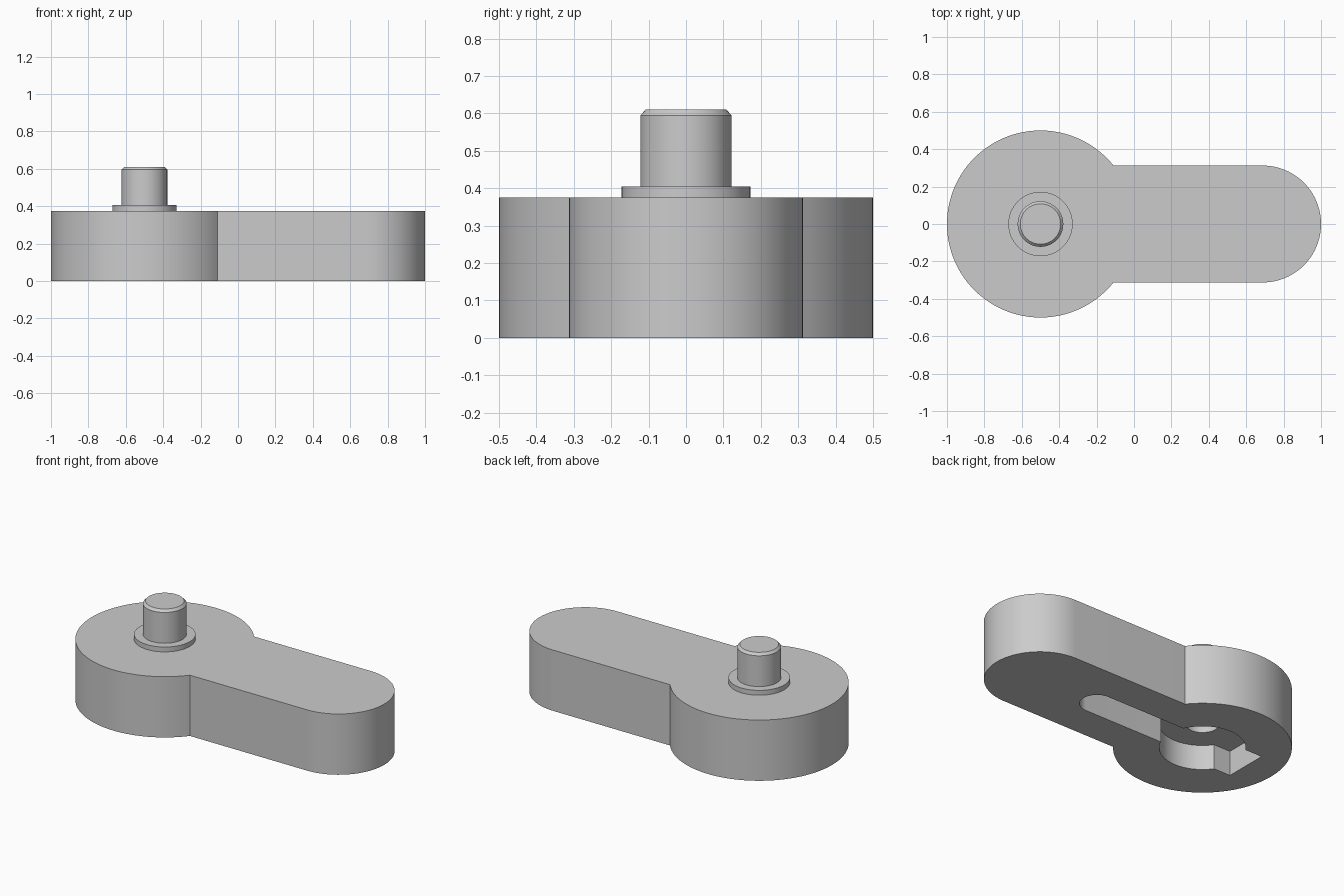
import bpy, bmesh
from math import pi, sin, cos, asin, sqrt, radians

cube = bpy.data.objects.get("Cube")
if cube:
    bpy.data.objects.remove(cube)

grey = bpy.data.materials.new("plain grey")
grey.use_nodes = True
color = (0.6, 0.6, 0.6, 1)
grey.diffuse_color = color
grey.node_tree.nodes["Principled BSDF"].inputs["Base Color"].default_value = color

HUB_X = -0.5


def arc(cx, r, a0, a1, n):
    return [(cx + r * cos(a0 + (a1 - a0) * i / n), r * sin(a0 + (a1 - a0) * i / n))
            for i in range(n + 1)]


def finish(name, bm):
    bmesh.ops.recalc_face_normals(bm, faces=bm.faces)
    mesh = bpy.data.meshes.new(name)
    bm.to_mesh(mesh)
    bm.free()
    mesh.materials.append(grey)
    obj = bpy.data.objects.new(name, mesh)
    bpy.context.collection.objects.link(obj)
    return obj


def smooth(obj):
    bpy.ops.object.select_all(action='DESELECT')
    obj.select_set(True)
    bpy.context.view_layer.objects.active = obj
    bpy.ops.object.shade_smooth_by_angle(angle=radians(30))


def prism(name, points, z0, z1):
    bm = bmesh.new()
    face = bm.faces.new([bm.verts.new((x, y, z0)) for x, y in points])
    top = bmesh.ops.extrude_face_region(bm, geom=[face])["geom"]
    verts = [v for v in top if isinstance(v, bmesh.types.BMVert)]
    bmesh.ops.translate(bm, verts=verts, vec=(0, 0, z1 - z0))
    return finish(name, bm)


# Lever body: round hub merging into a round-ended arm
ARM = 0.3125
join = asin(ARM / 0.5)
body = prism("lever_body",
             arc(HUB_X, 0.5, join, 2 * pi - join, 96)
             + arc(1 - ARM, ARM, -pi / 2, pi / 2, 48), 0, 0.375)

# Underside recess: round pocket, long slot and square notch in one outline
R, SLOT, NOTCH, NOTCH_X = 0.242, 0.098, 0.137, HUB_X - 0.315
a_slot, a_notch = asin(SLOT / R), pi - asin(NOTCH / R)
recess = prism("recess_cutter",
               arc(0.27, SLOT, -pi / 2, pi / 2, 32)
               + arc(HUB_X, R, a_slot, a_notch, 32)
               + [(NOTCH_X, NOTCH), (NOTCH_X, -NOTCH)]
               + arc(HUB_X, R, -a_notch, -a_slot, 32), -0.1, 0.155)

# Central bore above the pocket
bore = prism("bore_cutter", arc(HUB_X, 0.096, 0, 2 * pi, 64)[:-1], 0.1, 0.3)

for cutter in (recess, bore):
    cut = body.modifiers.new(cutter.name, 'BOOLEAN')
    cut.operation = 'DIFFERENCE'
    cut.solver = 'EXACT'
    cut.object = cutter
    bpy.context.view_layer.objects.active = body
    bpy.ops.object.modifier_apply(modifier=cut.name)
    bpy.data.objects.remove(cutter)
smooth(body)

# Collar and chamfered pin turned from one profile
profile = [(0, 0.37), (0.172, 0.37), (0.172, 0.405), (0.122, 0.405),
           (0.122, 0.595), (0.108, 0.61), (0, 0.61)]
bm = bmesh.new()
verts = [bm.verts.new((HUB_X + r, 0, z)) for r, z in profile]
edges = [bm.edges.new(pair) for pair in zip(verts, verts[1:])]
bmesh.ops.spin(bm, geom=verts + edges, cent=(HUB_X, 0, 0), axis=(0, 0, 1),
               angle=2 * pi, steps=64)
bmesh.ops.remove_doubles(bm, verts=bm.verts, dist=0.0001)
smooth(finish("collar_and_pin", bm))
